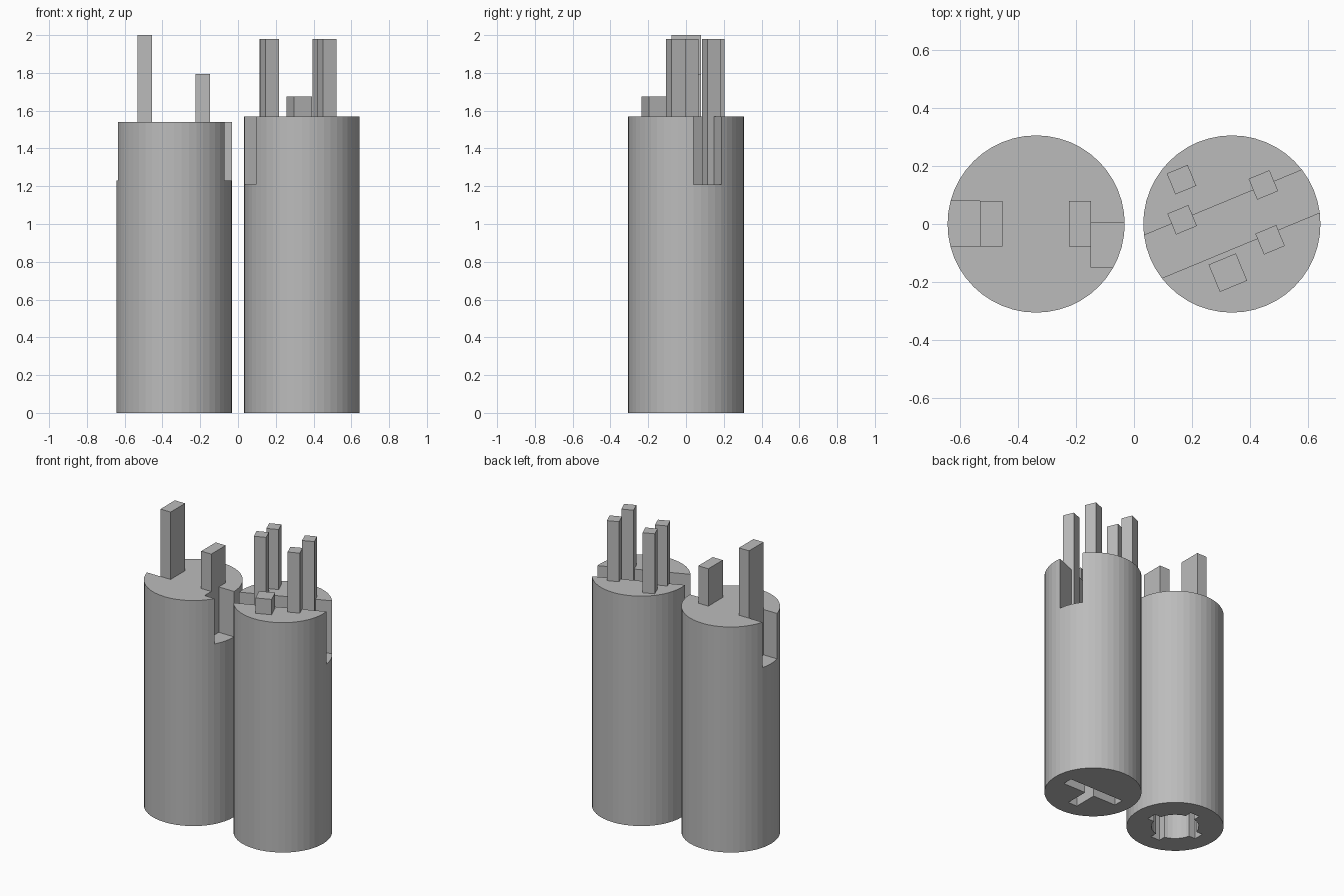
import bpy, math
from mathutils import Matrix, Vector

if "Cube" in bpy.data.objects:
    bpy.data.objects.remove(bpy.data.objects["Cube"])

grey = bpy.data.materials.new("plain_grey")
grey.use_nodes = True
colour = (0.5, 0.5, 0.5, 1)
grey.diffuse_color = colour
grey.node_tree.nodes["Principled BSDF"].inputs["Base Color"].default_value = colour

RADIUS = 0.306
TILT = math.radians(22.5)


def cylinder(name, centre, radius, z0, z1, sides=48):
    bpy.ops.mesh.primitive_cylinder_add(
        vertices=sides, radius=radius, depth=z1 - z0,
        location=(centre[0], centre[1], (z0 + z1) / 2))
    ob = bpy.context.object
    ob.name = name
    ob.data.materials.append(grey)
    return ob


def box(name, centre, x, y, z, angle=0):
    """Box given by local ranges, turned by angle about a vertical axis at centre."""
    bpy.ops.mesh.primitive_cube_add(size=1)
    ob = bpy.context.object
    ob.name = name
    mid = Vector([(a + b) / 2 for a, b in (x, y, z)])
    size = Matrix.Diagonal([b - a for a, b in (x, y, z)] + [1])
    turn = Matrix.Translation((centre[0], centre[1], 0)) @ Matrix.Rotation(angle, 4, "Z")
    ob.data.transform(turn @ Matrix.Translation(mid) @ size)
    ob.data.materials.append(grey)
    return ob


def square_post(name, centre, x, y, half, z, angle):
    return box(name, centre, (x - half, x + half), (y - half, y + half), z, angle)


def cut(body, cutters):
    for cutter in cutters:
        mod = body.modifiers.new("cut", "BOOLEAN")
        mod.operation = "DIFFERENCE"
        mod.solver = "EXACT"
        mod.object = cutter
        bpy.context.view_layer.objects.active = body
        bpy.ops.object.modifier_apply(modifier=mod.name)
        bpy.data.objects.remove(cutter)


# Left-hand column: two top notches, keyed round socket underneath
a = (-0.338, 0)
a_top = 1.54
body_a = cylinder("notched_column", a, RADIUS, 0, a_top)
cut(body_a, [
    box("notch_outer", a, (-0.4, -0.194), (-0.077, 0.079), (1.23, 1.7)),
    box("notch_inner", a, (0.19, 0.4), (-0.15, 0.004), (1.23, 1.7)),
    cylinder("socket", a, 0.15, -0.1, 0.32, 32),
    box("socket_key_x", a, (-0.195, 0.195), (-0.035, 0.035), (-0.1, 0.32)),
    box("socket_key_y", a, (-0.035, 0.035), (-0.195, 0.195), (-0.1, 0.32)),
])
box("tall_pin", a, (-0.194, -0.117), (-0.077, 0.079), (a_top - 0.01, 2.0))
box("short_pin", a, (0.114, 0.19), (-0.077, 0.079), (a_top - 0.01, 1.795))

# Right-hand column: slot across the top, T-shaped socket underneath
b = (0.338, 0)
b_top = 1.57
slot_floor = 1.21
body_b = cylinder("slotted_column", b, RADIUS, 0, b_top)
cut(body_b, [
    box("top_slot", b, (-0.4, 0.4), (-0.08, 0.08), (slot_floor, 1.7), TILT),
    box("socket_bar", b, (-0.21, 0.21), (-0.035, 0.035), (-0.1, 0.32)),
    box("socket_stem", b, (-0.035, 0.035), (-0.2, 0), (-0.1, 0.32)),
])

# Four thin pins and one stub, lined up with the slot
for i, (x, y) in enumerate([(-0.102, 0.208), (0.152, 0.083),
                            (-0.153, 0.079), (0.101, -0.101)]):
    square_post(f"thin_pin_{i + 1}", b, x, y, 0.039, (slot_floor - 0.01, 1.98), TILT)
square_post("stub_pin", b, -0.077, -0.15, 0.051, (b_top - 0.01, 1.675), TILT)
